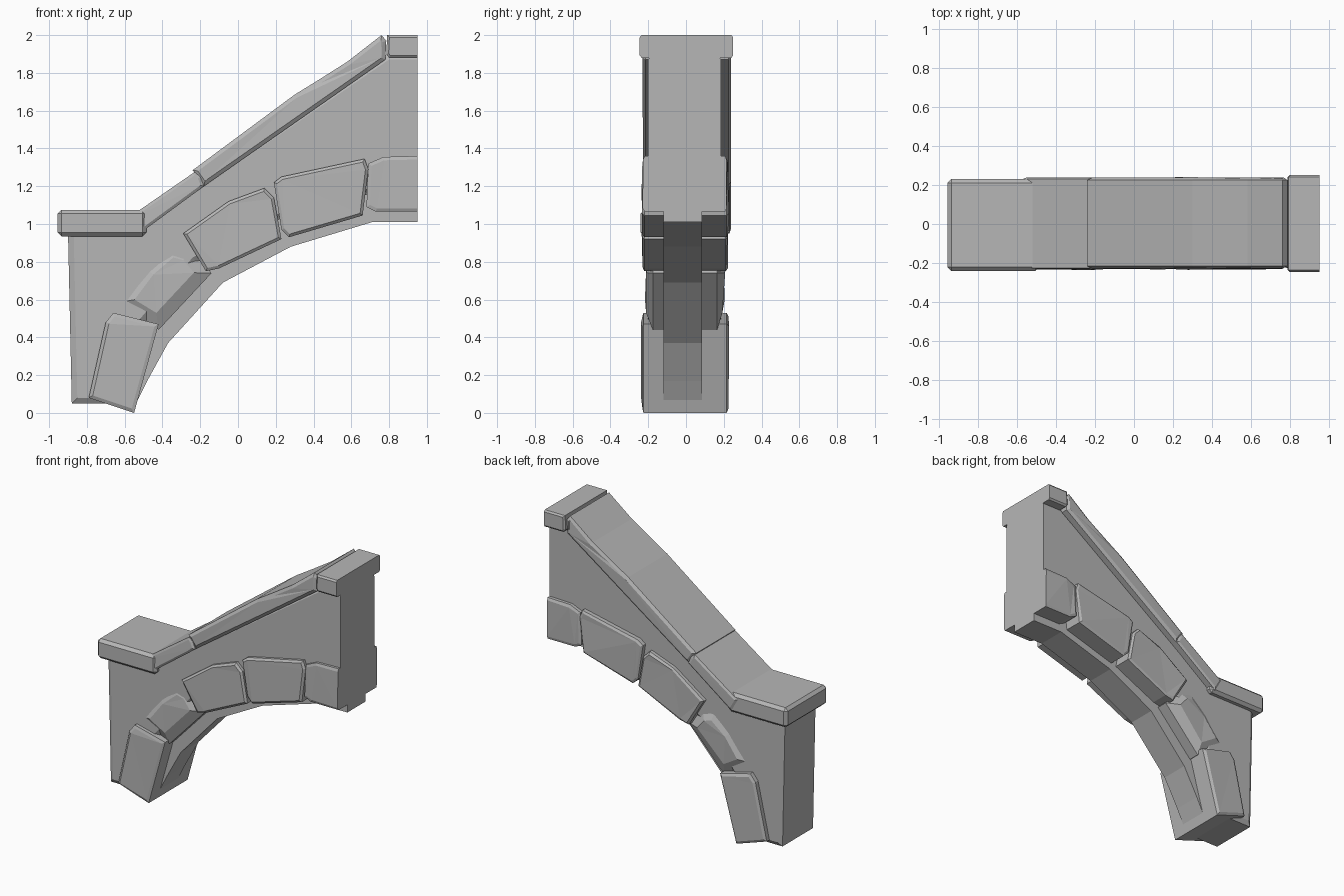
import bpy, bmesh, random
from mathutils import Vector

random.seed(4)
if "Cube" in bpy.data.objects:
    bpy.data.objects.remove(bpy.data.objects["Cube"])

stone = bpy.data.materials.new("grey_stone")
stone.use_nodes = True
GREY = (0.47, 0.47, 0.47, 1)
stone.diffuse_color = GREY
stone.node_tree.nodes["Principled BSDF"].inputs["Base Color"].default_value = GREY

END = 0.95  # flat cut plane where the arch half stops


def finish(name, bm):
    bmesh.ops.recalc_face_normals(bm, faces=bm.faces)
    mesh = bpy.data.meshes.new(name)
    bm.to_mesh(mesh)
    bm.free()
    mesh.materials.append(stone)
    obj = bpy.data.objects.new(name, mesh)
    bpy.context.collection.objects.link(obj)


def slab(name, outline, y0, y1, inset=0.0, depth=0.0, rough=0.0):
    """Side outline (x, z) pushed through y, with chamfered front and back."""
    bm = bmesh.new()
    front = bm.faces.new([bm.verts.new((x, y0 + depth, z)) for x, z in outline])
    res = bmesh.ops.extrude_face_region(bm, geom=[front], use_keep_orig=True)
    moved = [v for v in res["geom"] if isinstance(v, bmesh.types.BMVert)]
    bmesh.ops.translate(bm, verts=moved, vec=(0, y1 - y0 - 2 * depth, 0))
    bmesh.ops.recalc_face_normals(bm, faces=bm.faces)
    if inset:
        sides = [f for f in bm.faces if abs(f.normal.y) > 0.9]
        bmesh.ops.inset_individual(bm, faces=sides, thickness=inset, depth=depth,
                                   use_even_offset=True)
        # Keep the cut end flush, and roughen the dressed faces
        for v in bm.verts:
            if v.co.x > END - inset - 0.004:
                v.co.x = END
        for v in {v for f in sides for v in f.verts}:
            v.co.y += random.uniform(0, rough) * (1 if v.co.y < 0 else -1)
        bmesh.ops.triangulate(bm, faces=sides)
    finish(name, bm)


# Spandrel wall with the pier below its low end
slab("spandrel_wall",
     [(-0.9, 0.96), (-0.88, 0.05), (-0.62, 0.05), (-0.52, 0.45), (-0.22, 0.8),
      (0.25, 1.04), (0.7, 1.16), (END, 1.16), (END, 1.9), (0.79, 1.9),
      (-0.2, 1.22), (-0.52, 1.0)],
     -0.2, 0.185, 0.03, 0.02)

# Narrow rib lining the underside of the arch
slab("arch_rib",
     [(END, 1.01), (0.71, 1.01), (0.28, 0.88), (-0.08, 0.69), (-0.37, 0.37),
      (-0.48, 0.17), (-0.55, 0.03), (-0.65, 0.06), (-0.52, 0.5), (-0.2, 0.85),
      (0.25, 1.08), (0.7, 1.2), (END, 1.2)],
     -0.12, 0.085)

# Arch stones, from the springing up to the crown
slab("springer_stone",
     [(-0.79, 0.08), (-0.55, 0.0), (-0.42, 0.47), (-0.66, 0.53), (-0.7, 0.48)],
     -0.24, 0.23, 0.018, 0.015, 0.01)
slab("haunch_stone",
     [(-0.65, 0.58), (-0.42, 0.44), (-0.14, 0.74), (-0.25, 0.87),
      (-0.36, 0.9), (-0.5, 0.78)],
     -0.225, 0.215, 0.07, 0.05, 0.025)
slab("middle_stone",
     [(-0.29, 0.95), (-0.17, 0.75), (-0.1, 0.765), (0.23, 0.92), (0.19, 1.14),
      (0.14, 1.19), (-0.05, 1.12)],
     -0.235, 0.225, 0.015, 0.015, 0.01)
slab("upper_stone",
     [(0.19, 1.22), (0.23, 0.97), (0.27, 0.93), (0.66, 1.045), (0.69, 1.29),
      (0.67, 1.345), (0.23, 1.25)],
     -0.235, 0.23, 0.015, 0.015, 0.012)
slab("crown_stone",
     [(0.68, 1.09), (0.73, 1.065), (END, 1.065), (END, 1.36), (0.77, 1.355),
      (0.69, 1.32)],
     -0.23, 0.22, 0.018, 0.012, 0.008)

# Sloping coping stones
slab("lower_coping",
     [(-0.57, 1.04), (-0.52, 0.95), (-0.18, 1.2), (-0.2, 1.25), (-0.23, 1.275)],
     -0.235, 0.24, 0.015, 0.01, 0.006)
slab("long_coping",
     [(-0.24, 1.285), (-0.18, 1.2), (0.78, 1.87), (0.785, 1.97), (0.76, 2.0),
      (0.58, 1.86), (0.43, 1.765), (0.3, 1.685)],
     -0.23, 0.24, 0.02, 0.015, 0.01)
slab("crown_cap",
     [(0.785, 1.9), (0.8, 1.88), (END, 1.88), (END, 2.0), (0.79, 2.0)],
     -0.245, 0.25, 0.012, 0.01)

# Chamfered block capping the pier
bm = bmesh.new()
bmesh.ops.create_cube(bm, size=1)
bmesh.ops.scale(bm, verts=bm.verts, vec=(0.47, 0.47, 0.14))
bmesh.ops.translate(bm, verts=bm.verts, vec=Vector((-0.72, -0.005, 1.005)))
bmesh.ops.bevel(bm, geom=bm.edges[:], offset=0.02, segments=1, affect='EDGES')
finish("pier_cap", bm)
